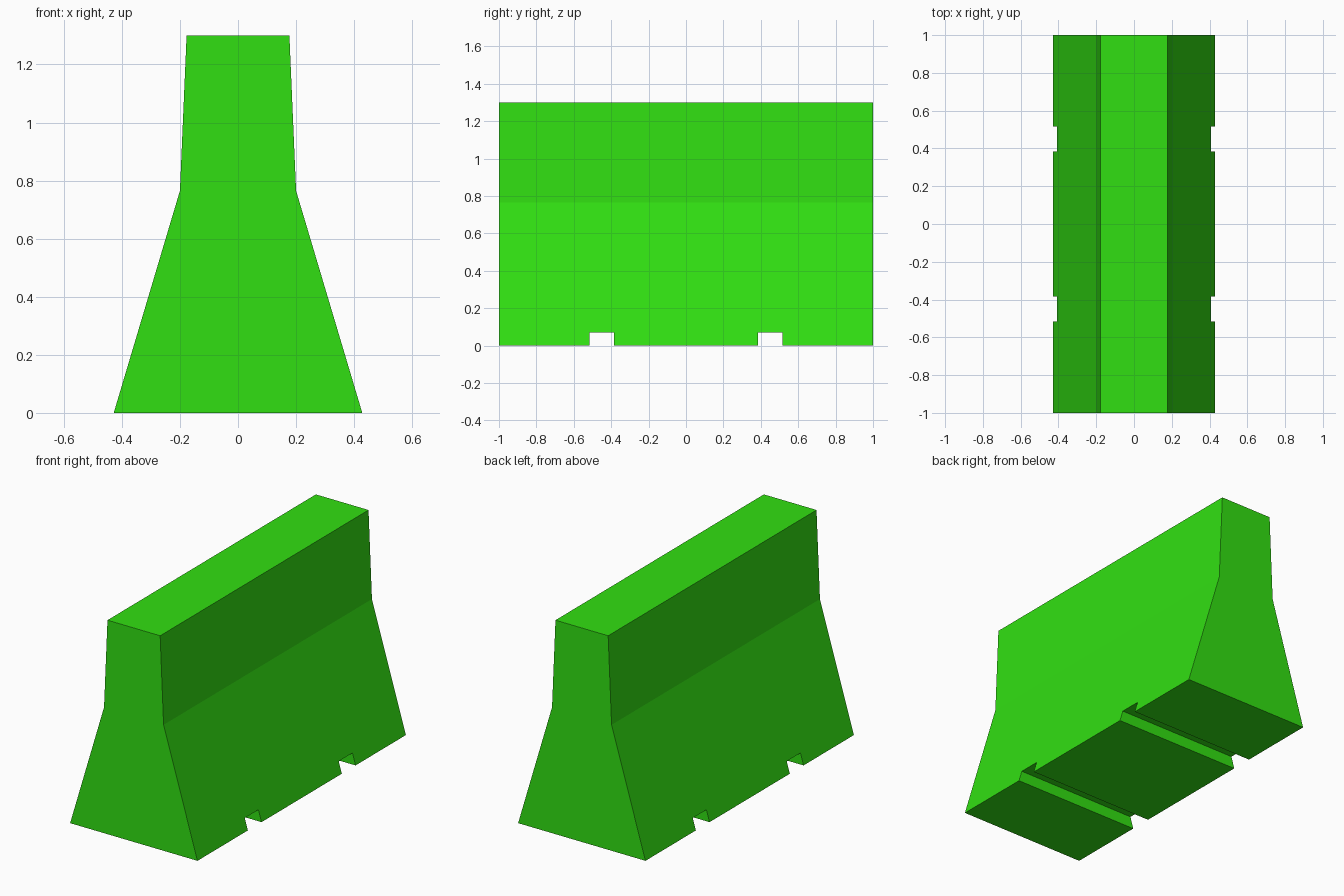
import bpy
import bmesh

cube = bpy.data.objects.get("Cube")
if cube:
    bpy.data.objects.remove(cube, do_unlink=True)

HEIGHT, WAIST, SLOT_TOP = 1.3, 0.765, 0.07
BASE_HALF, WAIST_HALF, TOP_HALF = 0.428, 0.2, 0.177
SLOT_IN, SLOT_OUT = 0.385, 0.517


def half_width(z):
    """Half thickness of the barrier at a given height."""
    if z <= WAIST:
        return BASE_HALF + (WAIST_HALF - BASE_HALF) * z / WAIST
    return WAIST_HALF + (TOP_HALF - WAIST_HALF) * (z - WAIST) / (HEIGHT - WAIST)


# Bright green paint
green = bpy.data.materials.new("bright_green")
green.use_nodes = True
color = (0.031, 0.74, 0.006, 1.0)
green.diffuse_color = color
green.node_tree.nodes["Principled BSDF"].inputs["Base Color"].default_value = color

# Side outline with two drainage slots in the foot, mirrored along y
half = [(SLOT_IN, 0), (SLOT_IN, SLOT_TOP), (SLOT_OUT, SLOT_TOP),
        (SLOT_OUT, 0), (1, 0), (1, HEIGHT)]
outline = half + [(-y, z) for y, z in reversed(half)]

# Extrude the outline across x
bm = bmesh.new()
side = bm.faces.new([bm.verts.new((-1, y, z)) for y, z in outline])
ext = bmesh.ops.extrude_face_region(bm, geom=[side], use_keep_orig=True)
new_verts = [g for g in ext["geom"] if isinstance(g, bmesh.types.BMVert)]
bmesh.ops.translate(bm, verts=new_verts, vec=(2, 0, 0))

# Crease line at the waist, then taper the sides to the barrier profile
bmesh.ops.bisect_plane(bm, geom=bm.verts[:] + bm.edges[:] + bm.faces[:],
                       plane_co=(0, 0, WAIST), plane_no=(0, 0, 1))
for v in bm.verts:
    v.co.x = half_width(v.co.z) * (1 if v.co.x > 0 else -1)
bmesh.ops.recalc_face_normals(bm, faces=bm.faces[:])

mesh = bpy.data.meshes.new("road_barrier")
bm.to_mesh(mesh)
bm.free()
mesh.materials.append(green)
barrier = bpy.data.objects.new("road_barrier", mesh)
bpy.context.collection.objects.link(barrier)
